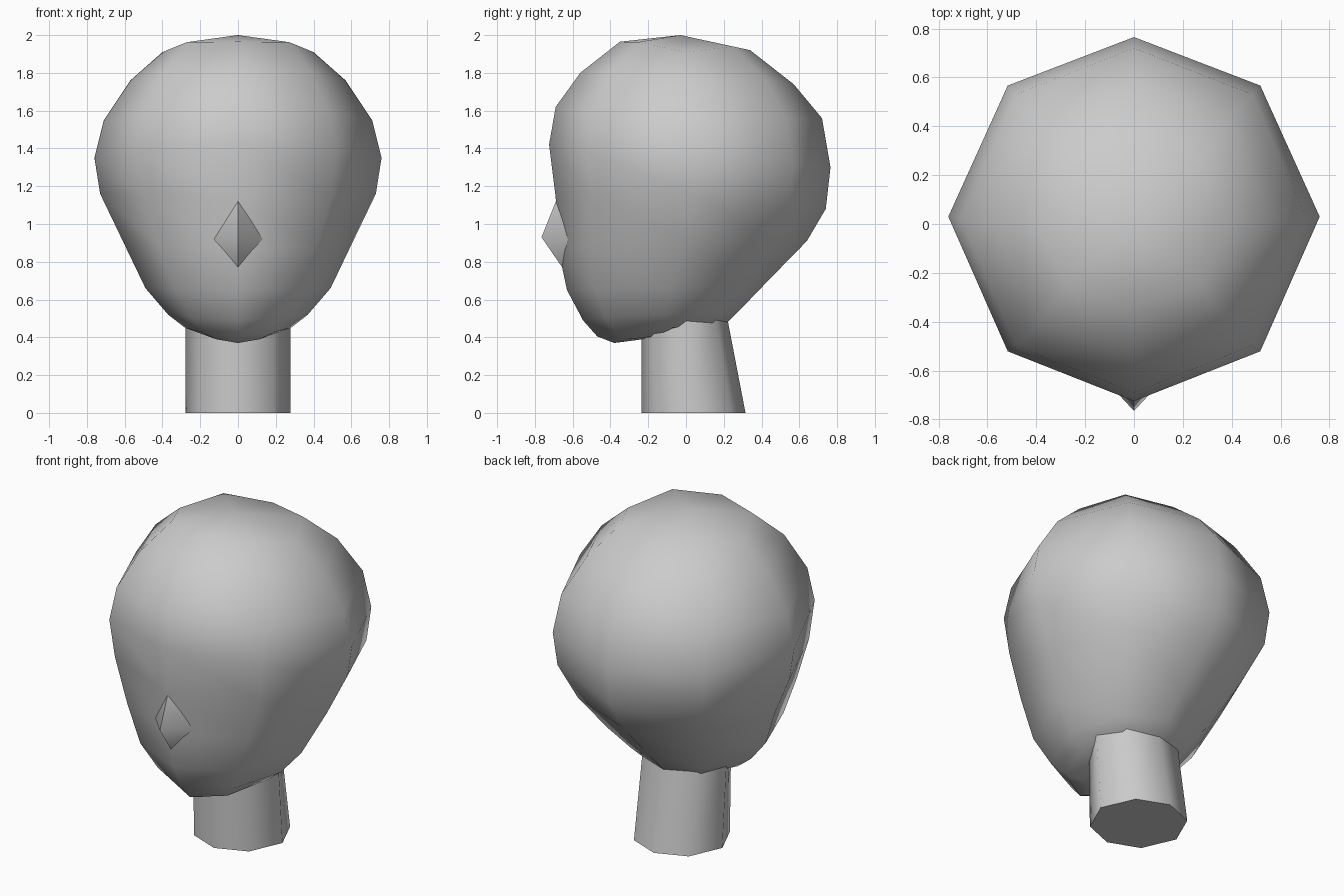
import bpy, bmesh, math

if "Cube" in bpy.data.objects:
    bpy.data.objects.remove(bpy.data.objects["Cube"])


def make_object(name, bm, angle):
    bmesh.ops.recalc_face_normals(bm, faces=bm.faces)
    mesh = bpy.data.meshes.new(name)
    bm.to_mesh(mesh)
    bm.free()
    ob = bpy.data.objects.new(name, mesh)
    bpy.context.collection.objects.link(ob)
    bpy.ops.object.select_all(action='DESELECT')
    ob.select_set(True)
    bpy.context.view_layer.objects.active = ob
    bpy.ops.object.shade_smooth_by_angle(angle=math.radians(angle))
    return ob


def ring(bm, front, back, width, side, lift=0.0):
    """Eight-sided tilted ring from its front, back and side points (y, z)."""
    def mix(a, b):
        return (b[0] + 0.73 * (a[0] - b[0]), (a[1] + b[1]) / 2 + lift)
    fd, bd = mix(front, side), mix(back, side)
    d = 0.68 * width
    pts = [(0, front), (d, fd), (width, side), (d, bd),
           (0, back), (-d, bd), (-width, side), (-d, fd)]
    return [bm.verts.new((x, y, z)) for x, (y, z) in pts]


def bridge(bm, a, b):
    for i in range(8):
        j = (i + 1) % 8
        bm.faces.new((a[i], a[j], b[j], b[i]))


def fan(bm, loop, tip):
    v = bm.verts.new(tip)
    for i in range(8):
        bm.faces.new((loop[i], loop[(i + 1) % 8], v))


# Head: rings from crown to chin (front, back, half width, side)
sections = [
    ((-0.35, 1.965), (0.34, 1.92), 0.40, (0.00, 1.91), 0.025),
    ((-0.56, 1.80), (0.57, 1.74), 0.57, (0.01, 1.76), 0.02),
    ((-0.69, 1.62), (0.72, 1.56), 0.71, (0.02, 1.55), 0),
    ((-0.725, 1.42), (0.765, 1.30), 0.76, (0.03, 1.35), 0),
    ((-0.69, 1.14), (0.74, 1.08), 0.73, (0.03, 1.16), 0),
    ((-0.675, 0.86), (0.64, 0.91), 0.61, (0.00, 0.91), 0),
    ((-0.63, 0.65), (0.43, 0.695), 0.49, (-0.08, 0.66), 0),
    ((-0.545, 0.49), (0.30, 0.56), 0.37, (-0.11, 0.52), 0),
    ((-0.47, 0.405), (0.22, 0.48), 0.28, (-0.11, 0.45), 0),
    ((-0.38, 0.37), (0.12, 0.48), 0.17, (-0.12, 0.41), 0),
]
bm = bmesh.new()
rings = [ring(bm, *s) for s in sections]
for a, b in zip(rings, rings[1:]):
    bridge(bm, a, b)
fan(bm, rings[0], (0, -0.03, 2.0))
fan(bm, rings[-1], (0, -0.15, 0.40))
make_object("head", bm, 60)

# Nose: small bump whose rim sinks into the face
bm = bmesh.new()
rim = [bm.verts.new(p) for p in ((0, -0.685, 1.13), (0.13, -0.625, 0.92),
                                 (0, -0.655, 0.77), (-0.13, -0.625, 0.92))]
tip = bm.verts.new((0, -0.765, 0.93))
for i in range(4):
    bm.faces.new((rim[i], rim[(i + 1) % 4], tip))
# The rim is open, so the base is closed inside the head
bm.faces.new(rim)
make_object("nose", bm, 80)

# Neck: eight-sided column with a sloping back
bm = bmesh.new()
low = ring(bm, (-0.235, 0.0), (0.315, 0.0), 0.277, (0.04, 0.0))
top = ring(bm, (-0.235, 0.48), (0.215, 0.52), 0.277, (0.0, 0.50))
bridge(bm, low, top)
bm.faces.new(low)
bm.faces.new(top)
make_object("neck", bm, 60)
